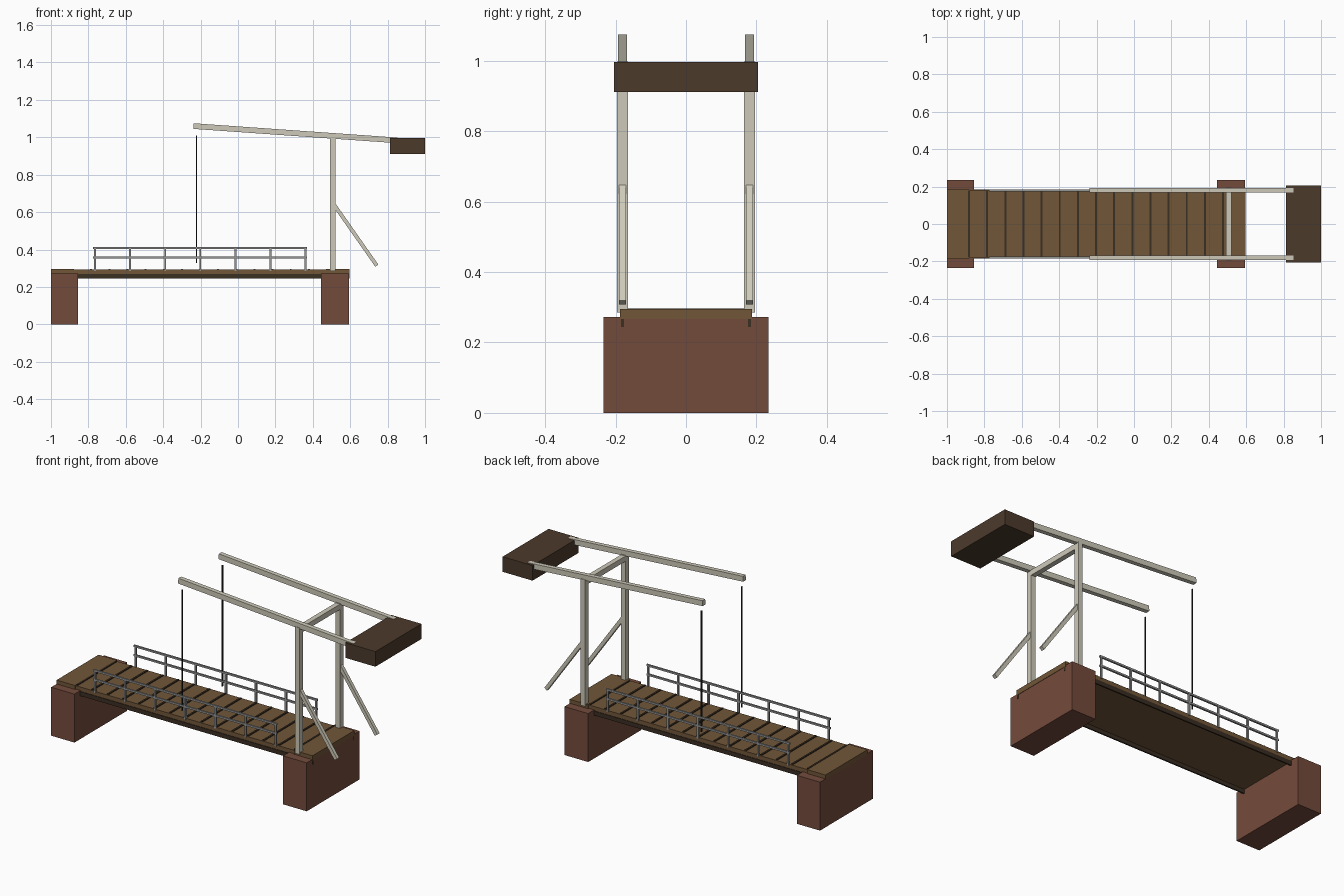
import bpy, math
from mathutils import Vector

if "Cube" in bpy.data.objects:
    bpy.data.objects.remove(bpy.data.objects["Cube"])


def material(name, r, g, b):
    m = bpy.data.materials.new(name)
    lin = [(c / 255 / 12.92) if c < 11 else ((c / 255 + 0.055) / 1.055) ** 2.4 for c in (r, g, b)]
    m.diffuse_color = (*lin, 1)
    m.use_nodes = True
    m.node_tree.nodes["Principled BSDF"].inputs["Base Color"].default_value = m.diffuse_color
    return m


BRICK = material("brick", 116, 75, 60)
WOOD = material("deck wood", 113, 86, 56)
DARK = material("dark timber", 58, 46, 34)
WEIGHT = material("counterweight brown", 76, 58, 43)
CREAM = material("cream paint", 206, 202, 186)
STEEL = material("railing grey", 150, 152, 150)
IRON = material("dark iron", 38, 38, 40)


def box(name, mat, x0, x1, y0, y1, z0, z1):
    bpy.ops.mesh.primitive_cube_add(size=1, location=((x0 + x1) / 2, (y0 + y1) / 2, (z0 + z1) / 2))
    ob = bpy.context.object
    ob.name = name
    ob.scale = (x1 - x0, y1 - y0, z1 - z0)
    ob.data.materials.append(mat)
    return ob


def bar(name, mat, a, b, width, depth):
    """Square-section bar between two points in an xz plane."""
    a, b = Vector(a), Vector(b)
    d = b - a
    m = (a + b) / 2
    h = d.length / 2
    ob = box(name, mat, m.x - h, m.x + h, m.y - width / 2, m.y + width / 2, m.z - depth / 2, m.z + depth / 2)
    ob.rotation_euler.y = -math.atan2(d.z, d.x)
    return ob


# Piers
box("left_pier", BRICK, -1, -0.855, -0.235, 0.235, 0, 0.273)
box("right_pier", BRICK, 0.445, 0.593, -0.235, 0.235, 0, 0.273)

# Deck with wider approach slabs at the ends
box("deck", WOOD, -0.89, 0.49, -0.181, 0.181, 0.266, 0.292)
box("left_approach", WOOD, -1, -0.885, -0.187, 0.187, 0.266, 0.295)
box("right_approach", WOOD, 0.48, 0.595, -0.187, 0.187, 0.266, 0.295)

# Dark strips between planks
for i in range(15):
    x = -0.882 + i * 0.097
    box("plank_strip", DARK, x - 0.005, x + 0.005, -0.176, 0.176, 0.288, 0.297)

# Counterweight and portal cross beam
box("counterweight", WEIGHT, 0.813, 1, -0.205, 0.205, 0.912, 0.997)
box("portal_crossbeam", CREAM, 0.493, 0.521, -0.18, 0.18, 0.965, 0.995)

for s in (-1, 1):
    y = 0.18 * s
    # Stringer under the deck edge
    box("stringer", DARK, -0.995, 0.595, y - 0.004, y + 0.004, 0.244, 0.268)
    # Portal post, brace, balance beam and hanger
    box("portal_post", CREAM, 0.493, 0.521, y - 0.0155, y + 0.0155, 0.285, 0.998)
    bar("brace", CREAM, (0.512, y, 0.642), (0.742, y, 0.314), 0.02, 0.02)
    bar("balance_beam", CREAM, (-0.238, y, 1.06), (0.853, y, 0.9835), 0.025, 0.03)
    box("hanger_rod", IRON, -0.2255, -0.2195, y - 0.003, y + 0.003, 0.328, 1.01)
    # Railing
    for z in (0.357, 0.409):
        box("rail", STEEL, -0.774, 0.37, y - 0.005, y + 0.005, z - 0.005, z + 0.005)
    for i in range(7):
        x = -0.764 + i * 0.1875
        box("rail_post", STEEL, x - 0.005, x + 0.005, y - 0.005, y + 0.005, 0.285, 0.409)
